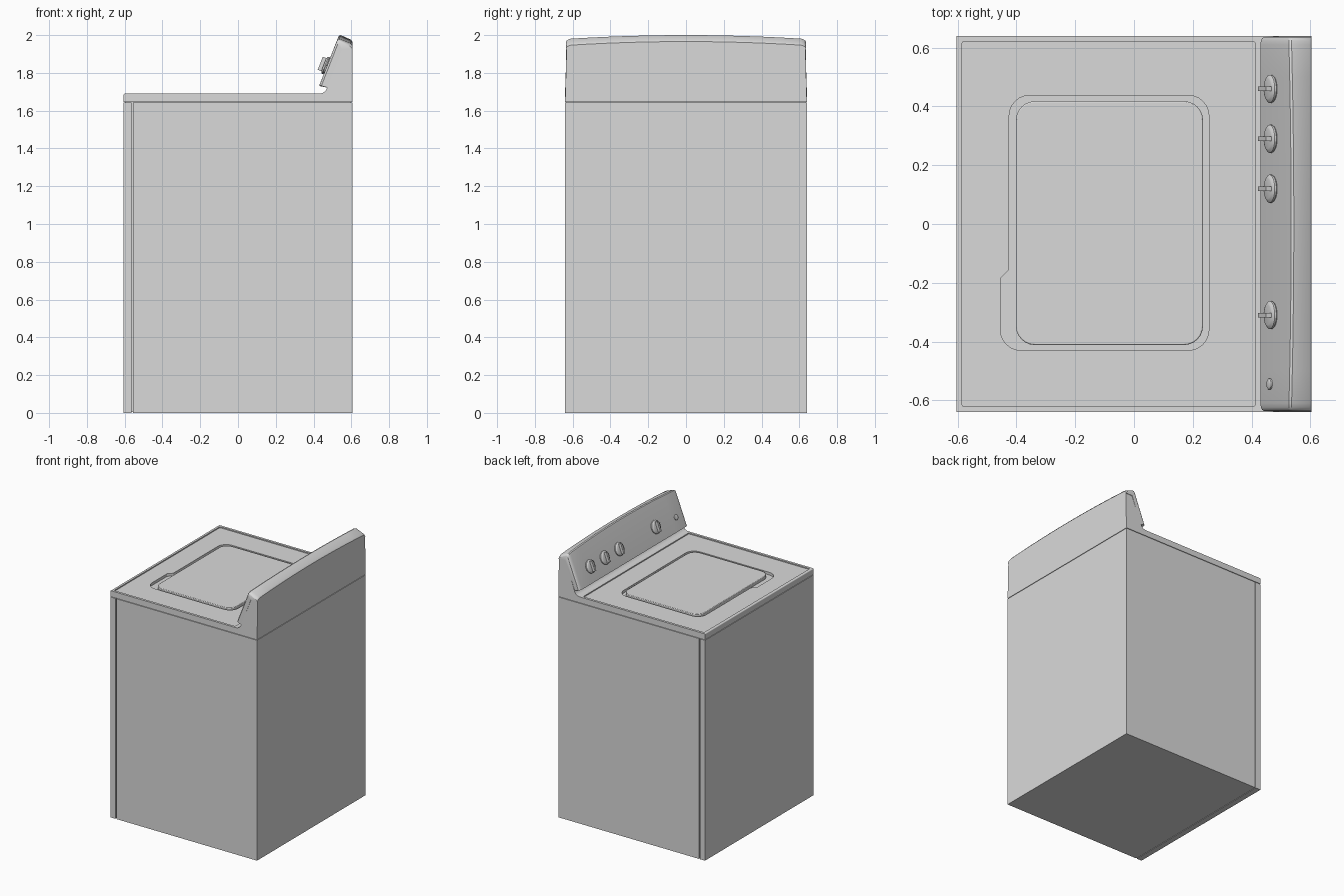
import bpy, bmesh, math
from mathutils import Vector, Matrix

cube = bpy.data.objects.get("Cube")
if cube:
    bpy.data.objects.remove(cube, do_unlink=True)

GREY = bpy.data.materials.new("appliance grey")
GREY.use_nodes = True
GREY.diffuse_color = (0.7, 0.7, 0.7, 1)
GREY.node_tree.nodes["Principled BSDF"].inputs["Base Color"].default_value = (0.7, 0.7, 0.7, 1)


def smooth_edges(ob):
    bpy.ops.object.select_all(action='DESELECT')
    ob.select_set(True)
    bpy.context.view_layer.objects.active = ob
    bpy.ops.object.shade_smooth_by_angle(angle=math.radians(30))


def finish(name, bm, smooth=True):
    bmesh.ops.recalc_face_normals(bm, faces=bm.faces)
    me = bpy.data.meshes.new(name)
    bm.to_mesh(me)
    bm.free()
    me.materials.append(GREY)
    ob = bpy.data.objects.new(name, me)
    bpy.context.collection.objects.link(ob)
    if smooth:
        smooth_edges(ob)
    return ob


def extrude(name, points, vec, smooth=True):
    """Closed polygon swept along a vector."""
    bm = bmesh.new()
    face = bm.faces.new([bm.verts.new(p) for p in points])
    new = bmesh.ops.extrude_face_region(bm, geom=[face], use_keep_orig=True)["geom"]
    bmesh.ops.translate(bm, vec=vec, verts=[g for g in new if isinstance(g, bmesh.types.BMVert)])
    return finish(name, bm, smooth)


def box(name, x0, x1, y0, y1, z0, z1):
    return extrude(name, [(x0, y0, z0), (x1, y0, z0), (x1, y1, z0), (x0, y1, z0)],
                   (0, 0, z1 - z0), False)


def rounded(corners, steps=6):
    """Outline with each (x, y, radius) corner rounded off."""
    out = []
    for i, (x, y, r) in enumerate(corners):
        c = Vector((x, y))
        if r == 0:
            out.append(c)
            continue
        a = (Vector(corners[i - 1][:2]) - c).normalized()
        b = (Vector(corners[(i + 1) % len(corners)][:2]) - c).normalized()
        half = a.angle(b) / 2
        t = r / math.tan(half)
        centre = c + (a + b).normalized() * (r / math.sin(half))
        start, end = c + a * t - centre, c + b * t - centre
        for k in range(steps + 1):
            w = k / steps
            sweep = math.pi - 2 * half
            d = start * math.sin((1 - w) * sweep) + end * math.sin(w * sweep)
            out.append(centre + d.normalized() * r)
    return out


def flat(points, z):
    return [(p[0], p[1], z) for p in points]


def cut(target, cutter):
    cutter.hide_render = True
    mod = target.modifiers.new("cut", 'BOOLEAN')
    mod.operation, mod.solver, mod.object = 'DIFFERENCE', 'EXACT', cutter
    bpy.context.view_layer.objects.active = target
    bpy.ops.object.modifier_apply(modifier=mod.name)
    bpy.data.objects.remove(cutter, do_unlink=True)


# Cabinet: body, recessed seam and front panel
W = 0.64
box("cabinet_body", -0.555, 0.605, -W, W, 0, 1.642)
box("panel_seam", -0.57, -0.55, -W + 0.012, W - 0.012, 0.004, 1.642)
box("front_panel", -0.605, -0.563, -W, W, 0, 1.642)
box("top_seam", -0.597, 0.597, -W + 0.008, W - 0.008, 1.635, 1.655)

# Deck with a curved rise into the splash back
side = rounded([(-0.605, 1.646, 0), (0.605, 1.646, 0), (0.605, 1.93, 0), (0.55, 1.93, 0),
                (0.46, 1.69, 0.045), (-0.605, 1.69, 0.006)])
deck = extrude("top_deck", [(p[0], -W, p[1]) for p in side], (0, 2 * W, 0))
for v in deck.data.vertices:
    v.co.y *= 1 - 0.012 * max(0, (v.co.z - 1.70) / 0.23)

# Sunken deck surface and lid well with the finger notch
tray = rounded([(-0.585, -0.622, 0.008), (0.412, -0.622, 0.008),
                (0.412, 0.622, 0.008), (-0.585, 0.622, 0.008)])
cut(deck, extrude("tray_cutter", flat(tray, 1.682), (0, 0, 0.015)))
well = rounded([(-0.455, -0.43, 0.07), (0.255, -0.43, 0.07), (0.255, 0.438, 0.07),
                (-0.425, 0.438, 0.07), (-0.425, -0.155, 0.004), (-0.455, -0.185, 0.004)])
cut(deck, extrude("well_cutter", flat(well, 1.662), (0, 0, 0.03)))
smooth_edges(deck)

# Lid
lid_outline = rounded([(-0.402, -0.412, 0.065), (0.235, -0.412, 0.065),
                       (0.235, 0.418, 0.065), (-0.402, 0.418, 0.065)])
lid = extrude("lid", flat(lid_outline, 1.66), (0, 0, 0.027))
bev = lid.modifiers.new("soft edge", 'BEVEL')
bev.width, bev.segments, bev.limit_method = 0.004, 2, 'ANGLE'

# Control console: arched sections lofted across the width
SLOPE = Vector((0.1, 0, 0.255)).normalized()
OUT = Vector((-SLOPE.z, 0, SLOPE.x))
FOOT = Vector((0.43, 0, 1.733))


def on_front(z):
    return FOOT + SLOPE * ((z - FOOT.z) / SLOPE.z)


def section(y, top, inset):
    f = on_front(top - 0.012)
    pts = [(FOOT.x + inset, FOOT.z), (f.x + inset, f.z), (f.x + 0.005 + inset, top - 0.003),
           (f.x + 0.014 + inset, top), (0.597, top - 0.024), (0.605, top - 0.034),
           (0.605, 1.925), (0.55, 1.925), (0.474, 1.722), (FOOT.x + 0.008 + inset, 1.729)]
    return [(x, y, z) for x, z in pts]


half = [(0.636, 1.962, 0.012), (0.632, 1.970, 0.006), (0.624, 1.976, 0.002), (0.610, 1.981, 0)]
half += [(y, 2.0 - 0.019 * (y / 0.61) ** 2, 0) for y in (0.5, 0.4, 0.3, 0.2, 0.1)]
spans = half + [(0, 2.0, 0)] + [(-y, t, i) for y, t, i in reversed(half)]
bm = bmesh.new()
rings = [[bm.verts.new(p) for p in section(*s)] for s in spans]
for a, b in zip(rings, rings[1:]):
    for i in range(len(a)):
        bm.faces.new((a[i - 1], a[i], b[i], b[i - 1]))
bm.faces.new(rings[0])
bm.faces.new(rings[-1])
finish("control_console", bm)


# Knobs: turned dial with a grip bar, square to the sloped console
def turned(bm, profile, n=32):
    rows = [[bm.verts.new((r * math.cos(2 * math.pi * k / n), r * math.sin(2 * math.pi * k / n), h))
             for k in range(n)] for r, h in profile]
    for a, b in zip(rows, rows[1:]):
        for k in range(n):
            bm.faces.new((a[k - 1], a[k], b[k], b[k - 1]))
    bm.faces.new(rows[0])
    bm.faces.new(rows[-1])


def mount(y, z):
    p = on_front(z)
    m = Matrix((SLOPE, Vector((0, 1, 0)), OUT)).transposed().to_4x4()
    return Matrix.Translation((p.x, y, p.z)) @ m


for name, y in (("first", 0.46), ("second", 0.29), ("third", 0.12), ("fourth", -0.31)):
    bm = bmesh.new()
    turned(bm, [(0.042, -0.004), (0.048, 0.004), (0.048, 0.010), (0.040, 0.016), (0.034, 0.018)])
    grip = Matrix.Translation((0, 0, 0.022)) @ Matrix.Diagonal((0.074, 0.015, 0.032, 1))
    bmesh.ops.create_cube(bm, size=1, matrix=grip)
    bmesh.ops.transform(bm, matrix=mount(y, 1.837), verts=bm.verts)
    finish(name + "_knob", bm)

# Start button
bm = bmesh.new()
turned(bm, [(0.019, -0.004), (0.019, 0.005), (0.016, 0.008), (0.008, 0.010)])
bmesh.ops.transform(bm, matrix=mount(-0.545, 1.82), verts=bm.verts)
finish("start_button", bm)
